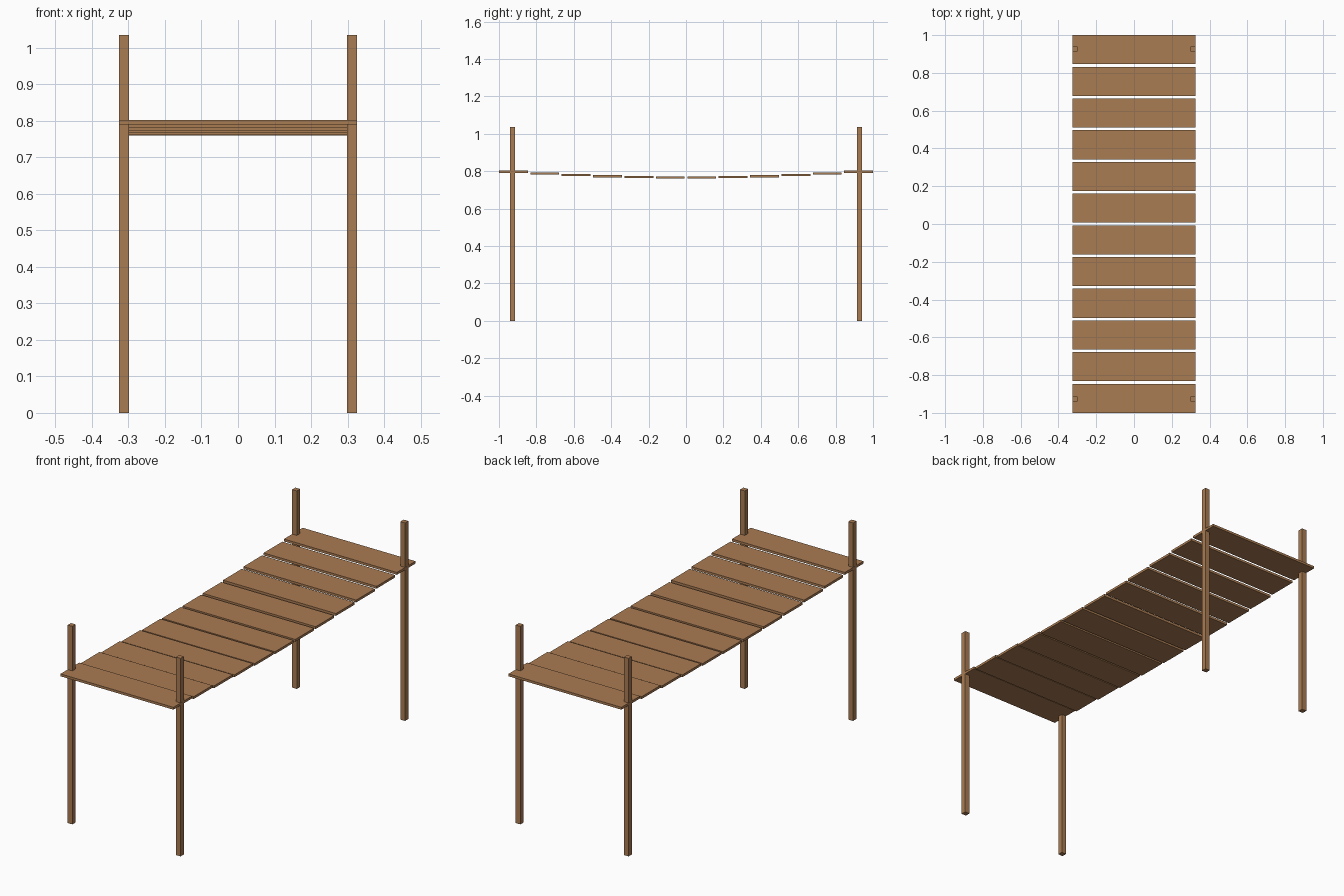
import bpy, math

if "Cube" in bpy.data.objects:
    bpy.data.objects.remove(bpy.data.objects["Cube"])

wood = bpy.data.materials.new("wood")
wood.diffuse_color = (0.40, 0.20, 0.085, 1)
wood.use_nodes = True
wood.node_tree.nodes["Principled BSDF"].inputs["Base Color"].default_value = wood.diffuse_color


def box(name, center, size):
    bpy.ops.mesh.primitive_cube_add(size=1, location=center)
    ob = bpy.context.object
    ob.name = name
    ob.scale = size
    bpy.ops.object.transform_apply(location=False, rotation=False, scale=True)
    ob.data.materials.append(wood)
    return ob


# Deck planks: twelve boards sagging towards the middle
COUNT, DEPTH, THICK, WIDTH = 12, 0.154, 0.0125, 0.653
pitch = (2 - DEPTH) / (COUNT - 1)
for i in range(COUNT):
    y = -1 + DEPTH / 2 + i * pitch
    z = 0.796 - 0.03 * math.sin(math.pi * i / (COUNT - 1))
    box(f"plank_{i + 1}", (0, y, z), (WIDTH, DEPTH, THICK))

# Four corner posts running through the end planks
POST, HEIGHT = 0.027, 1.035
for sx, side in ((-1, "left"), (1, "right")):
    for sy, end in ((-1, "front"), (1, "back")):
        box(f"{end}_{side}_post", (sx * 0.3128, sy * 0.927, HEIGHT / 2),
            (POST, POST, HEIGHT))
